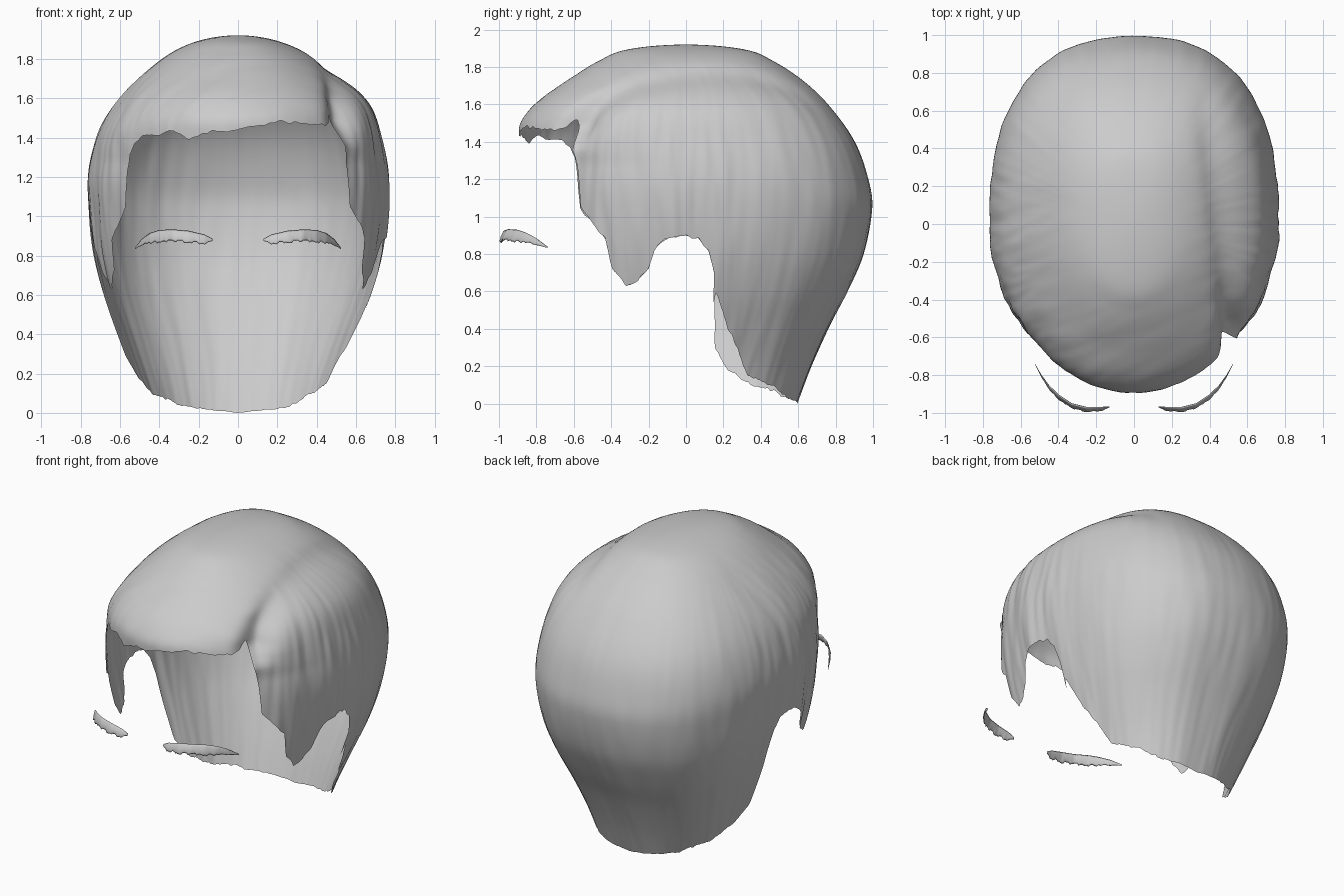
import bpy, bmesh, math, random
from mathutils import Vector, noise

if "Cube" in bpy.data.objects:
    bpy.data.objects.remove(bpy.data.objects["Cube"])

random.seed(4)
TOP = 1.92


def clamp01(t):
    return max(0.0, min(1.0, t))


def linear(t, pts):
    if t <= pts[0][0]:
        return pts[0][1]
    for (a, va), (b, vb) in zip(pts, pts[1:]):
        if t <= b:
            return va + (vb - va) * (t - a) / max(b - a, 1e-9)
    return pts[-1][1]


def smooth(t, pts):
    """Cubic interpolation through the table."""
    n = len(pts)

    def slope(i):
        (a, va), (b, vb) = pts[max(i - 1, 0)], pts[min(i + 1, n - 1)]
        return (vb - va) / (b - a)
    t = max(pts[0][0], min(pts[-1][0], t))
    i = next(k for k in range(n - 1) if t <= pts[k + 1][0])
    (a, va), (b, vb) = pts[i], pts[i + 1]
    h = b - a
    s = (t - a) / h
    return ((1 + 2 * s) * (1 - s) ** 2 * va + s * (1 - s) ** 2 * h * slope(i)
            + s * s * (3 - 2 * s) * vb + s * s * (s - 1) * h * slope(i + 1))


def depth(z):
    return math.sqrt(max(TOP - z, 0))


def profile(*pts):
    return [(depth(z), r) for z, r in pts]


# Silhouette radii (height, radius) towards each side of the head
LEFT = profile((1.92, 0), (1.875, .25), (1.74, .46), (1.55, .64), (1.4, .72), (1.2, .765), (1.0, .755),
               (.8, .73), (.6, .68), (.4, .61), (.2, .53), (0, .44))
RIGHT = profile((1.92, 0), (1.875, .25), (1.74, .48), (1.58, .66), (1.4, .73), (1.2, .765), (1.0, .76),
                (.8, .73), (.6, .675), (.4, .595), (.2, .51), (0, .44))
FRONT = profile((1.92, 0), (1.89, .33), (1.83, .47), (1.71, .66), (1.6, .81), (1.5, .885), (1.4, .89),
                (1.2, .9), (1.0, .9), (.6, .9), (0, .8))
BACK = profile((1.92, 0), (1.89, .33), (1.83, .47), (1.7, .66), (1.6, .76), (1.4, .90), (1.2, .97),
               (1.05, .992), (.8, .95), (.6, .865), (.4, .76), (.2, .67), (0, .595))


def radii(side, back, u):
    w = smooth(u, RIGHT if side > 0 else LEFT)
    d = smooth(u, BACK if back else FRONT)
    n = 2.45 if back else 1.9 + .2 * clamp01((TOP - u * u - 1.28) / .15)
    return w, d, n


def angle_from_y(side, y, z):
    w, d, n = radii(side, y > 0, depth(z))
    x = w * max(0, 1 - min(1, abs(y) / d) ** n) ** (1 / n)
    return side * math.atan2(x, -y)


def angle_from_x(x, z):
    w, d, n = radii(x, False, depth(z))
    return math.atan2(x, d * max(0, 1 - abs(x / w) ** n) ** (1 / n))


# Hairline: fringe (x, z), then temple, sideburn, ear notch and nape (y, z)
FRINGE = [(-.53, 1.36), (-.5, 1.40), (-.35, 1.43), (-.25, 1.40), (-.1, 1.43), (0, 1.44), (.1, 1.46),
          (.2, 1.485), (.35, 1.465), (.45, 1.46), (.5, 1.52)]
SIDE = [(-.595, 1.32), (-.58, 1.2), (-.57, 1.05), (-.51, .98), (-.43, .88), (-.40, .73), (-.32, .63),
        (-.26, .66), (-.2, .73), (-.17, .82), (-.11, .88), (0, .9), (.07, .88), (.12, .82), (.15, .7)]
NAPE = {1: [(.155, .6), (.13, .43), (.22, .41), (.28, .28), (.33, .15), (.45, .1), (.54, .03)],
        -1: [(.15, .6), (.13, .40), (.15, .30), (.22, .18), (.35, .10), (.46, .07), (.54, .03)]}
edge = [(angle_from_x(x, z), z) for x, z in FRINGE]
for s in (1, -1):
    edge += [(angle_from_y(s, y, z), z) for y, z in SIDE + NAPE[s]]
    edge.append((s * math.pi, 0.0))
edge.sort()


def hair_point(a, u):
    z = TOP - u * u
    sa, ca = math.sin(a), math.cos(a)
    if u < 1e-6:
        return Vector((0, 0, TOP))
    w, d, n = radii(sa, ca < 0, u)
    r = (abs(sa / w) ** n + abs(ca / d) ** n) ** (-1 / n)
    x, y = r * sa, -r * ca
    # combed strands: swept sideways over the crown, running down the sides
    swept = Vector((x * 1.5 + y, y * 8 - x * 3.5, z * 3))
    down = Vector((sa * 6, ca * 6, z * 1.3 + 9))
    crown = clamp01((z - 1.35) / .2) * clamp01((.5 - y) / .6) * clamp01((.6 - x) / .15)
    low = .45 + .55 * clamp01((.4 - y) / .4)
    k = clamp01(u * 1.6 - .3)
    for q, amt in ((swept, crown), (down, (1 - crown) * low)):
        r += k * amt * (.014 * noise.noise(q) + .007 * noise.noise(q * 2.4))
    # parting groove on the right, deepest where it meets the fringe
    fade = clamp01((z - 1.36) / .12) * clamp01((.75 - y) / .3)
    g = (x - (.47 - .13 * y)) / .075
    r -= (.025 + .2 * max(0, -y - .25)) * fade * math.exp(-g * g)
    return Vector((r * sa, -r * ca, z))


def make_object(name, bm):
    me = bpy.data.meshes.new(name)
    bm.to_mesh(me)
    bm.free()
    for p in me.polygons:
        p.use_smooth = True
    ob = bpy.data.objects.new(name, me)
    bpy.context.collection.objects.link(ob)
    return ob


# Hair shell: columns from the crown down to the hairline
COLS, ROWS = 540, 80
umax = depth(0)
bm = bmesh.new()
pole = bm.verts.new((0, 0, TOP))
cols = []
for j in range(COLS):
    a = -math.pi + 2 * math.pi * j / COLS
    zb = linear(a, edge)
    jag = .018 * noise.noise(Vector((a * 9, 3, 0))) + .01 * noise.noise(Vector((a * 25, 7, 0)))
    if abs(a) > 1.6:
        jag *= clamp01((math.pi - abs(a)) * 2)
    ub = depth(max(0, zb + jag))
    col = [pole]
    for i in range(1, ROWS + 1):
        u = umax * i / ROWS
        if u >= ub - .004:
            col.append(bm.verts.new(hair_point(a, ub)))
            break
        col.append(bm.verts.new(hair_point(a, u)))
    cols.append(col + [col[-1]] * (ROWS + 1 - len(col)))
for j in range(COLS):
    p, q = cols[j], cols[(j + 1) % COLS]
    for i in range(ROWS):
        f = list(dict.fromkeys((p[i], p[i + 1], q[i + 1], q[i])))
        if len(f) > 2:
            bm.faces.new(f)
make_object("hair", bm)

# Eyebrows: tapered curved tube (x, y, z, half height), ragged below, mirrored
BROW = [(.13, -.968, .88, .006), (.17, -.978, .885, .022), (.25, -.982, .897, .029), (.33, -.962, .904, .029),
        (.40, -.915, .9, .03), (.45, -.865, .888, .026), (.49, -.805, .868, .016), (.525, -.74, .836, .003)]
bm = bmesh.new()
rings = []
for k in range(50):
    t = BROW[0][0] + (BROW[-1][0] - BROW[0][0]) * k / 49
    y, z, h = (linear(t, [(b[0], b[c]) for b in BROW]) for c in (1, 2, 3))
    jag = random.uniform(-.008, .006) if 3 < k < 46 else 0
    ring = []
    for m in range(8):
        c, s = math.cos(m * math.pi / 4), math.sin(m * math.pi / 4)
        dz = s * h + (jag if s < -.5 else 0)
        ring.append(bm.verts.new((t, y + .4 * dz - c * .25 * h, z + dz)))
    rings.append(ring)
for p, q in zip(rings, rings[1:]):
    for m in range(8):
        n = (m + 1) % 8
        bm.faces.new((p[m], q[m], q[n], p[n]))
bm.faces.new(rings[0])
bm.faces.new(rings[-1][::-1])
bmesh.ops.recalc_face_normals(bm, faces=bm.faces)
make_object("eyebrows", bm).modifiers.new("mirror", 'MIRROR')
